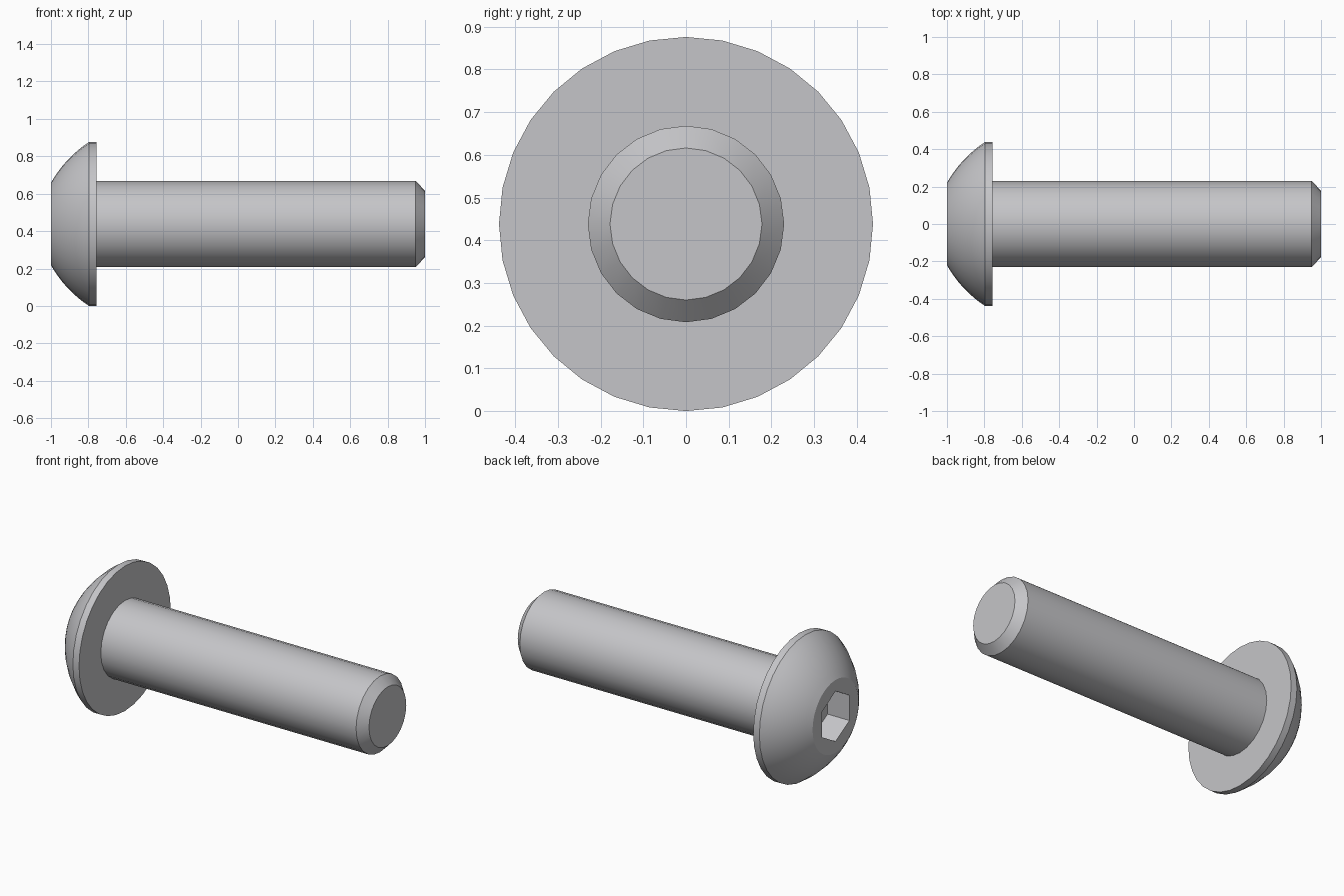
import bpy, bmesh, math
from mathutils import Vector

if "Cube" in bpy.data.objects:
    bpy.data.objects.remove(bpy.data.objects["Cube"])

R_HEAD, R_SHANK, R_FACE, R_HEX = 0.438, 0.23, 0.22, 0.152
X_BACK, X_RIM = -0.756, -0.797
HEAD_SIDES, SHANK_SIDES = 32, 24

steel = bpy.data.materials.new("steel_grey")
steel.diffuse_color = (0.56, 0.56, 0.58, 1)
steel.use_nodes = True
steel.node_tree.nodes["Principled BSDF"].inputs["Base Color"].default_value = steel.diffuse_color

bm = bmesh.new()


def ring(x, r, sides):
    """Closed loop of edges around the bolt axis, first corner pointing up."""
    vs = [bm.verts.new((x, r * math.sin(2 * math.pi * i / sides),
                        R_HEAD + r * math.cos(2 * math.pi * i / sides)))
          for i in range(sides)]
    return vs, [bm.edges.new((vs[i], vs[(i + 1) % sides])) for i in range(sides)]


def skin(rings):
    for a, b in zip(rings, rings[1:]):
        bmesh.ops.bridge_loops(bm, edges=a[1] + b[1])


# Domed profile: shallow arc from the front face to the rim
start, end = Vector((-1, R_FACE)), Vector((X_RIM, R_HEAD))
chord = end - start
bulge = Vector((-chord.y, chord.x)).normalized() * 0.018
dome = []
for i in range(9):
    t = i / 8
    dome.append(start + chord * t + bulge * 4 * t * (1 - t))

# Hex socket, front face, dome, rim, underside, shank and chamfered tip
socket_floor = ring(-0.854, R_HEX, 6)
tip = ring(1, 0.178, SHANK_SIDES)
rings = [socket_floor, ring(-1, R_HEX, 6)]
rings += [ring(p.x, p.y, HEAD_SIDES) for p in dome]
rings += [ring(X_BACK, R_HEAD, HEAD_SIDES),
          ring(X_BACK, R_SHANK, SHANK_SIDES),
          ring(0.95, R_SHANK, SHANK_SIDES), tip]
skin(rings)
bm.faces.new(socket_floor[0])
bm.faces.new(tip[0])
bmesh.ops.recalc_face_normals(bm, faces=bm.faces)

mesh = bpy.data.meshes.new("button_head_bolt")
bm.to_mesh(mesh)
bm.free()
mesh.materials.append(steel)
bolt = bpy.data.objects.new("button_head_bolt", mesh)
bpy.context.collection.objects.link(bolt)

# Smooth round surfaces, crisp edges
bpy.context.view_layer.objects.active = bolt
bolt.select_set(True)
bpy.ops.object.shade_smooth_by_angle(angle=math.radians(28))
